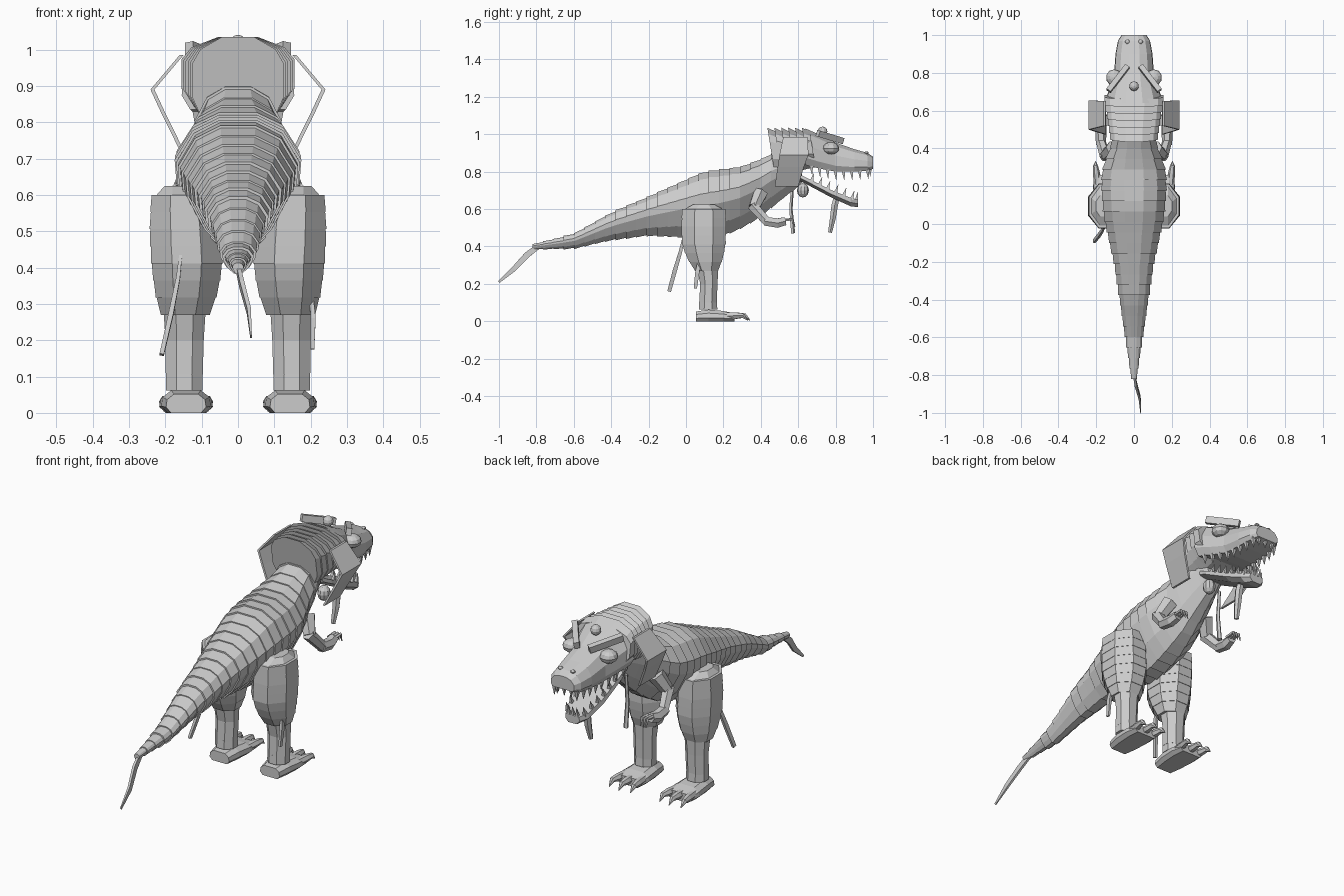
import bpy, bmesh, math, random
from mathutils import Vector, Matrix

random.seed(4)
if "Cube" in bpy.data.objects:
    bpy.data.objects.remove(bpy.data.objects["Cube"])

HIDE = bpy.data.materials.new("grey hide")
HIDE.use_nodes = True
HIDE.diffuse_color = (0.6, 0.6, 0.6, 1)
HIDE.node_tree.nodes["Principled BSDF"].inputs["Base Color"].default_value = (0.6, 0.6, 0.6, 1)


def finish(name, bm):
    bmesh.ops.recalc_face_normals(bm, faces=bm.faces[:])
    mesh = bpy.data.meshes.new(name)
    bm.to_mesh(mesh)
    bm.free()
    mesh.materials.append(HIDE)
    obj = bpy.data.objects.new(name, mesh)
    bpy.context.collection.objects.link(obj)
    return obj


def skin(bm, rings):
    """Bridge rings of points and cap both ends."""
    rows = [[bm.verts.new(p) for p in ring] for ring in rings]
    n = len(rows[0])
    for a, b in zip(rows, rows[1:]):
        for i in range(n):
            j = (i + 1) % n
            bm.faces.new((a[i], a[j], b[j], b[i]))
    bm.faces.new(rows[0])
    bm.faces.new(rows[-1])


def section(y, top, bottom, half, profile, lean=0):
    """Cross-section across the body; profile is half width and height, 0 to 1."""
    pts = [(w * half, bottom + t * (top - bottom)) for w, t in profile]
    pts += [(-x, z) for x, z in reversed(pts)]
    return [Vector((x, y + lean * (top - z), z)) for x, z in pts]


def blend(stations, y):
    for a, b in zip(stations, stations[1:]):
        if y <= b[0]:
            f = (y - a[0]) / (b[0] - a[0])
            return [p + (q - p) * f for p, q in zip(a, b)]
    return list(stations[-1])


def tube(bm, points, radii, sides=6, flat=1.0):
    """Tapered limb along a path."""
    pts = [Vector(p) for p in points]
    rings = []
    for i, p in enumerate(pts):
        d = (pts[min(i + 1, len(pts) - 1)] - pts[max(i - 1, 0)]).normalized()
        u = d.cross(Vector((1, 0, 0)) if abs(d.x) < 0.8 else Vector((0, 0, 1))).normalized()
        v = d.cross(u)
        ring = []
        for k in range(sides):
            a = 2 * math.pi * (k + 0.5) / sides
            ring.append(p + (u * math.cos(a) + v * math.sin(a) * flat) * radii[i])
        rings.append(ring)
    skin(bm, rings)


def limb(name, points, radii, sides=6, flat=1.0):
    bm = bmesh.new()
    tube(bm, points, radii, sides, flat)
    return finish(name, bm)


def ball(name, loc, radius, squash=1.0):
    bm = bmesh.new()
    bmesh.ops.create_uvsphere(bm, u_segments=10, v_segments=6, radius=radius)
    bmesh.ops.scale(bm, vec=(1, 1, squash), verts=bm.verts)
    bmesh.ops.translate(bm, vec=loc, verts=bm.verts)
    return finish(name, bm)


# Body and tail: overlapping plated segments (y, top, bottom, half width)
BODY = [(-.82, .41, .385, .012), (-.6, .465, .39, .045), (-.4, .58, .435, .075),
        (-.2, .665, .46, .105), (0, .755, .45, .15), (.1, .8, .44, .165),
        (.2, .81, .46, .17), (.3, .825, .5, .165), (.4, .865, .56, .125),
        (.48, .905, .63, .11), (.55, .92, .68, .085), (.62, .92, .74, .07)]
TORSO = [(.25, 0), (.65, .2), (.97, .5), (1, .68), (.72, .9), (.3, 1)]
bm = bmesh.new()
count = 26
for i in range(count):
    rings = []
    for end, swell in ((0, .004), (1.12, -.002)):
        y = min(-.82 + (i + end) * 1.44 / count, .62)
        _, top, bottom, half = blend(BODY, y)
        s = swell * random.uniform(.6, 1.5)
        rings.append(section(y, top + s, bottom - s, half + s, TORSO))
    skin(bm, rings)
finish("body_and_tail", bm)

limb("tail_tip", [(0, -.79, .4), (.01, -.85, .355), (.03, -.92, .28), (.036, -1, .21)],
     [.02, .022, .019, .008], 4, .4)

# Stepped frill behind the head
FRILL = [(.4, 0), (.8, .15), (1, .36), (1, .72), (.82, .87), (.35, 1)]
bm = bmesh.new()
for i in range(6):
    half, y = .126 + i * .006, .435 + i * .037
    skin(bm, [section(y, 1.035, .775 + i * .008, half, FRILL, .16),
              section(y + .042, 1.015, .785 + i * .008, half, FRILL, .16)])
finish("head_frill", bm)

# Upper head and snout
HEAD = [(.64, 1.03, .835, .155), (.72, .995, .815, .13), (.8, .955, .8, .105),
        (.9, .92, .8, .098), (.97, .9, .805, .085), (1, .88, .815, .066)]
SNOUT = [(.85, 0), (1, .2), (.97, .55), (.7, .87), (.3, 1)]
bm = bmesh.new()
skin(bm, [section(*st, SNOUT) for st in HEAD])
finish("upper_head", bm)

# Lower jaw
JAW = [(.58, .8, .765, .075), (.64, .77, .735, .085), (.78, .7, .66, .08),
       (.88, .66, .615, .065), (.92, .65, .61, .04)]
bm = bmesh.new()
skin(bm, [section(*st, [(.6, 0), (1, .45), (.95, 1)]) for st in JAW])
finish("lower_jaw", bm)
limb("tongue", [(0, .81, .68), (.005, .795, .62), (.005, .785, .55), (0, .77, .475)],
     [.016, .02, .018, .012], 6)

# Teeth along both jaws
bm = bmesh.new()
for i in range(8):
    y = .67 + i * .043
    _, _, low, half = blend(HEAD, y)
    for s in (-1, 1):
        x = s * (half * .85 - .008)
        tube(bm, [(x, y, low + .01), (x, y + .004, low - .045)], [.015, .001], 4)
for i in range(6):
    y = .67 + i * .043
    _, high, _, half = blend(JAW, y)
    for s in (-1, 1):
        x = s * (half * .95 - .01)
        tube(bm, [(x, y, high - .008), (x, y + .015, high + .038)], [.014, .001], 4)
for x in (-.04, 0, .04):
    tube(bm, [(x, .985, .82), (x, .985, .775)], [.013, .001], 4)
    tube(bm, [(x * .6, .91, .64), (x * .6, .92, .695)], [.013, .001], 4)
finish("teeth", bm)

ball("forehead_ball", (0, .73, 1.015), .026)
ball("throat_ball", (.05, .625, .7), .032, 1.2)
limb("throat_strand", [(-.06, .57, .74), (-.06, .56, .6), (-.06, .572, .47)],
     [.008, .01, .012], 5)

# Mirrored parts
for side, s in (("left", 1), ("right", -1)):
    # Eyes, brows, nostrils
    ball(side + "_eye", (s * .105, .775, .925), .044, .75)
    limb(side + "_brow", [(s * .135, .705, 1.005), (s * .035, .835, .965)], [.024, .024], 4, .8)
    ball(side + "_nostril", (s * .035, .965, .9), .012, .7)

    # Thin bent ear plate
    bm = bmesh.new()
    rings = []
    for x, z, y0, y1 in ((.15, .985, .52, .65), (.23, .89, .5, .655),
                         (.2, .825, .49, .63), (.148, .72, .475, .6)):
        rings.append([Vector((s * (x + dx), y, z)) for dx, y in
                      ((0, y0), (.011, y0), (.011, y1), (0, y1))])
    skin(bm, rings)
    finish(side + "_ear_plate", bm)

    # Thigh: plated bands; shin with ankle cuff (z, x, y, half x, half y)
    bm = bmesh.new()
    THIGH = [(.27, .145, .11, .066, .06), (.31, .143, .105, .082, .085),
             (.4, .14, .095, .1, .12), (.5, .145, .095, .1, .123), (.6, .15, .095, .09, .12)]
    SHIN = [(.1, .148, .118, .051, .047), (.2, .147, .122, .053, .046), (.3, .147, .115, .06, .06)]

    def oval(st, grow=0.0):
        z, x, y, rx, ry = st
        return [Vector((s * (x + (rx + grow) * math.cos(a)), y + (ry + grow) * math.sin(a), z))
                for a in [math.pi * (k + .5) / 4 for k in range(8)]]
    for i in range(7):
        z = .27 + i * .33 / 7
        skin(bm, [oval(blend(THIGH, z), .007), oval(blend(THIGH, min(z + .053, .6)), .005)])
    skin(bm, [oval((.6, .15, .095, .08, .11)), oval((.625, .165, .095, .04, .06))])
    skin(bm, [oval(st, .004) for st in SHIN])
    skin(bm, [oval((.062, .148, .118, .051, .05), .004), oval((.105, .148, .118, .05, .047), .004)])
    finish(side + "_leg", bm)

    # Foot: flat sole with clawed toes
    bm = bmesh.new()
    foot = [(.053, .052, 0, .055), (.12, .062, 0, .068), (.2, .055, 0, .074), (.26, .042, 0, .066)]
    rings = [section(*st, [(.75, 0), (1, .3), (.95, .7), (.6, 1)]) for st in foot]
    skin(bm, [[p + Vector((s * .143, 0, 0)) for p in r] for r in rings])
    for t in (-1, 0, 1):
        x, reach = s * .143 + t * .048, .01 * (1 - abs(t))
        tube(bm, [(x, .2, .028), (x + t * .008, .27 + reach, .03),
                  (x + t * .013, .305 + reach, .03), (x + t * .012, .332 + reach, .005)],
             [.02, .019, .014, .002], 6)
    finish(side + "_foot", bm)

    # Arm with a boxy hand and fingers
    bm = bmesh.new()
    tube(bm, [(s * .11, .4, .69), (s * .15, .365, .61)], [.042, .032], 6)
    tube(bm, [(s * .15, .355, .62), (s * .175, .435, .53)], [.031, .026], 6)
    tube(bm, [(s * .175, .42, .535), (s * .175, .49, .525), (s * .17, .53, .535)],
         [.027, .029, .025], 6)
    for t in (-1, 0, 1):
        x = s * .165 + t * .016
        tube(bm, [(x, .52, .54), (x, .57, .545), (x, .583, .505)], [.009, .008, .002], 5)
    finish(side + "_arm", bm)

# Spikes trailing from the legs
limb("right_leg_spike", [(-.155, -.01, .46), (-.165, -.03, .37), (-.185, -.06, .27), (-.21, -.09, .16)],
     [.008, .013, .016, .014], 4, .6)
limb("left_leg_spike", [(.2, .075, .34), (.207, .06, .26), (.205, .05, .175)],
     [.012, .016, .012], 4, .6)
